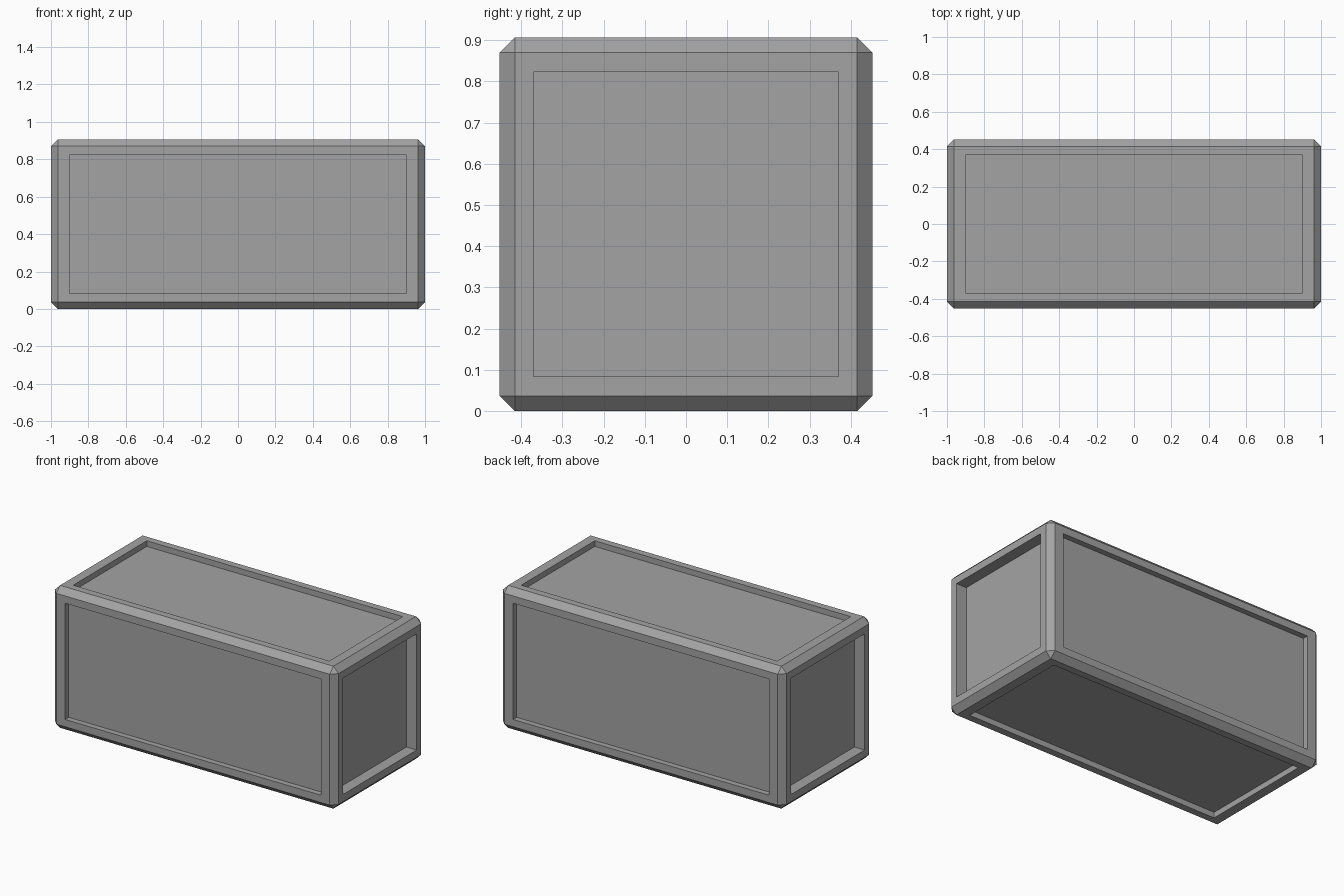
import bpy
import bmesh
from mathutils import Vector

if "Cube" in bpy.data.objects:
    bpy.data.objects.remove(bpy.data.objects["Cube"], do_unlink=True)

SIZE = Vector((2.0, 0.905, 0.907))
CHAMFER = 0.037
OPENING = Vector((0.902, 0.37, 0.37))   # half sizes of the recessed panels
DEPTH = Vector((0.072, 0.036, 0.036))   # recess depth along each axis

grey = bpy.data.materials.new("mid grey")
grey.use_nodes = True
colour = (0.37, 0.37, 0.37, 1.0)
grey.diffuse_color = colour
grey.node_tree.nodes["Principled BSDF"].inputs["Base Color"].default_value = colour

# Chamfered block
bm = bmesh.new()
bmesh.ops.create_cube(bm, size=1.0)
bmesh.ops.scale(bm, vec=SIZE, verts=bm.verts)
bmesh.ops.bevel(bm, geom=bm.edges[:], offset=CHAMFER, offset_type='OFFSET',
                segments=1, affect='EDGES')
bm.normal_update()

# Recessed panel on each of the six sides
sides = [f for f in bm.faces if max(abs(c) for c in f.normal) > 0.99]
for face in sides:
    normal = face.normal.copy()
    axis = max(range(3), key=lambda i: abs(normal[i]))
    bmesh.ops.inset_individual(bm, faces=[face], thickness=0.04)
    for v in face.verts:
        for i in range(3):
            if i != axis:
                v.co[i] = OPENING[i] if v.co[i] > 0 else -OPENING[i]
    panel = bmesh.ops.extrude_discrete_faces(bm, faces=[face])["faces"][0]
    bmesh.ops.translate(bm, verts=panel.verts, vec=-normal * DEPTH[axis])

bmesh.ops.translate(bm, verts=bm.verts, vec=(0, 0, SIZE.z / 2))
bmesh.ops.recalc_face_normals(bm, faces=bm.faces)
mesh = bpy.data.meshes.new("panelled_block")
bm.to_mesh(mesh)
bm.free()
mesh.materials.append(grey)
block = bpy.data.objects.new("panelled_block", mesh)
bpy.context.collection.objects.link(block)
